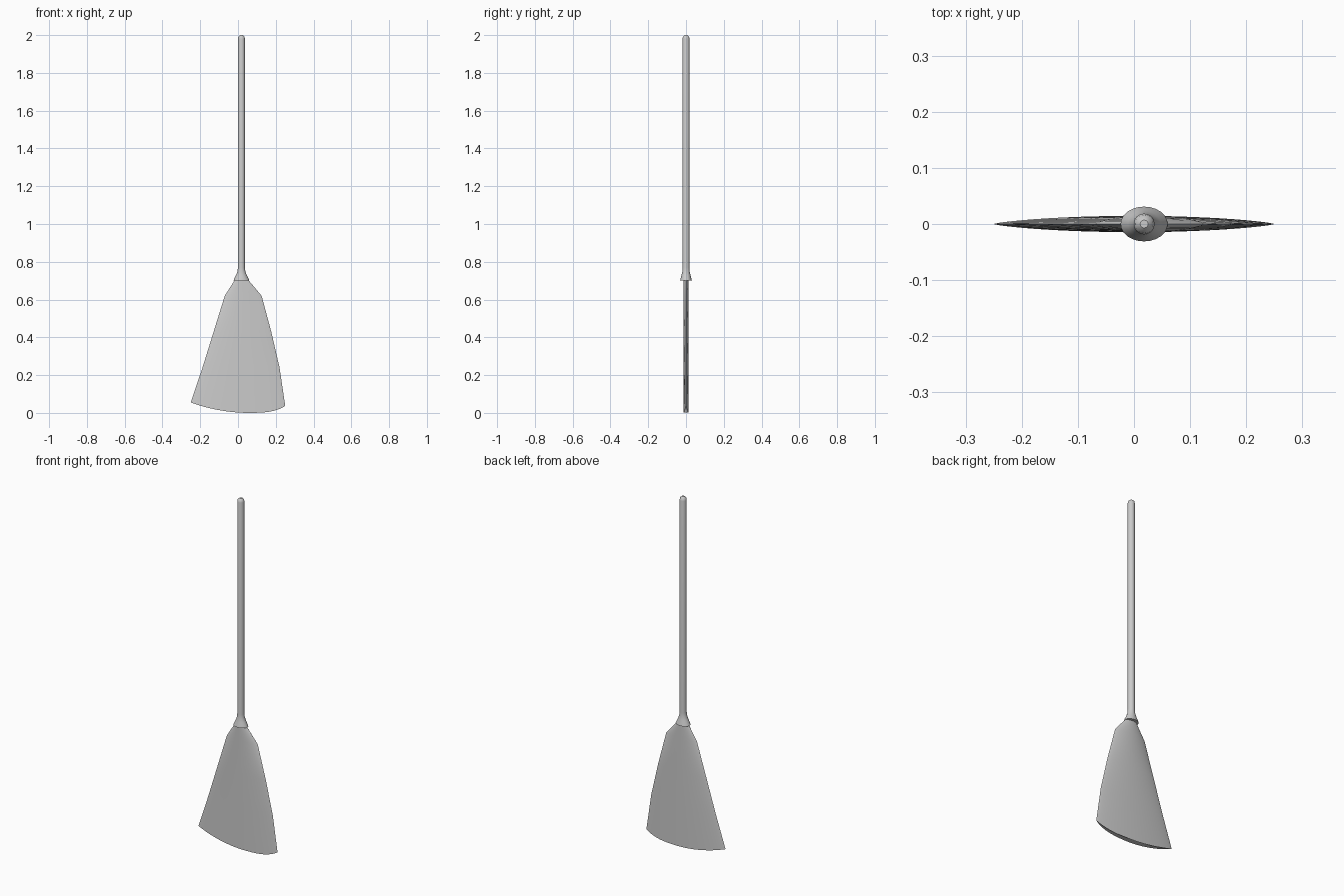
import bpy, bmesh, math

if "Cube" in bpy.data.objects:
    bpy.data.objects.remove(bpy.data.objects["Cube"])

CX = 0.018  # handle axis


def loft(name, rings, angle):
    """Skin a stack of equal-length closed rings and cap both ends."""
    bm = bmesh.new()
    loops = [[bm.verts.new(p) for p in ring] for ring in rings]
    n = len(loops[0])
    for a, b in zip(loops, loops[1:]):
        for i in range(n):
            j = (i + 1) % n
            bm.faces.new((a[i], a[j], b[j], b[i]))
    bm.faces.new(loops[0][::-1])
    bm.faces.new(loops[-1])
    bmesh.ops.recalc_face_normals(bm, faces=bm.faces)
    me = bpy.data.meshes.new(name)
    bm.to_mesh(me)
    bm.free()
    ob = bpy.data.objects.new(name, me)
    bpy.context.collection.objects.link(ob)
    bpy.ops.object.select_all(action='DESELECT')
    bpy.context.view_layer.objects.active = ob
    ob.select_set(True)
    bpy.ops.object.shade_smooth_by_angle(angle=math.radians(angle))
    return ob


def ellipse(rx, ry, z, n=24):
    return [(CX + rx * math.cos(2 * math.pi * i / n),
             ry * math.sin(2 * math.pi * i / n), z) for i in range(n)]


# handle with rounded tip, flaring into an oval collar: (rx, ry, z)
profile = [(0.042, 0.031, 0.70), (0.039, 0.029, 0.708), (0.029, 0.024, 0.728),
           (0.021, 0.0195, 0.748), (0.0185, 0.0185, 0.77),
           (0.0185, 0.0185, 1.98), (0.016, 0.016, 1.992), (0.007, 0.007, 2.0)]
loft("handle", [ellipse(*p) for p in profile], 40)


# flat bristle head with a pointed lens section and slanted curved bottom
def bottom_z(x):
    d = x - 0.06
    return 0.57 * d * d if d < 0 else 0.35 * d * d + 9.3 * d ** 4 * 2


def section(x0, x1, half, z=None, n=24):
    us = [-math.cos(math.pi * i / n) for i in range(n + 1)]
    order = [(u, -1) for u in us] + [(u, 1) for u in us[-2:0:-1]]
    ring = []
    for u, side in order:
        x = x0 + (x1 - x0) * (u + 1) / 2
        y = side * half * max(0, 1 - u * u) ** 0.75
        ring.append((x, y, bottom_z(x) if z is None else z))
    return ring


loft("bristles", [section(-0.25, 0.25, 0.0145),
                  section(-0.188, 0.220, 0.0145, 0.24),
                  section(-0.129, 0.176, 0.0145, 0.43),
                  section(-0.07, 0.125, 0.0145, 0.62),
                  section(-0.018, 0.056, 0.0145, 0.702)], 50)
